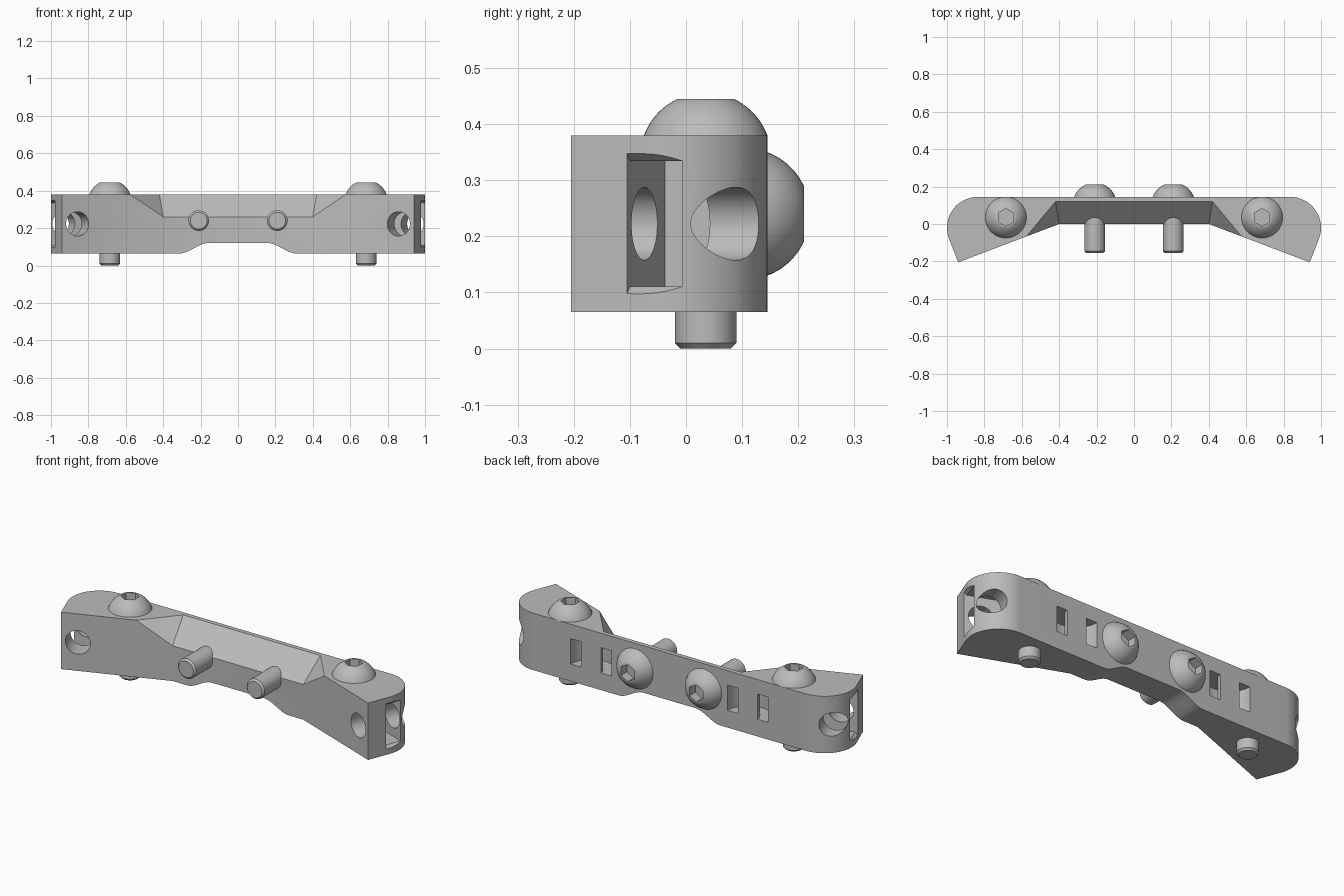
import bpy, bmesh, math
from mathutils import Vector, Matrix

cube = bpy.data.objects.get("Cube")
if cube:
    bpy.data.objects.remove(cube, do_unlink=True)

grey = bpy.data.materials.new("plain_grey")
grey.use_nodes = True
tone = (0.5, 0.5, 0.5, 1)
grey.diffuse_color = tone
grey.node_tree.nodes["Principled BSDF"].inputs["Base Color"].default_value = tone


def finish(name, bm):
    bmesh.ops.recalc_face_normals(bm, faces=bm.faces)
    mesh = bpy.data.meshes.new(name)
    bm.to_mesh(mesh)
    bm.free()
    mesh.materials.append(grey)
    ob = bpy.data.objects.new(name, mesh)
    bpy.context.collection.objects.link(ob)
    return ob


def prism(name, outline, offset):
    """Extrude a closed 3D outline along an offset."""
    bm = bmesh.new()
    face = bm.faces.new([bm.verts.new(p) for p in outline])
    moved = bmesh.ops.extrude_face_region(bm, geom=[face])["geom"]
    bmesh.ops.translate(bm, vec=offset, verts=[v for v in moved if isinstance(v, bmesh.types.BMVert)])
    return finish(name, bm)


def hull(name, points):
    bm = bmesh.new()
    for p in points:
        bm.verts.new(p)
    bmesh.ops.convex_hull(bm, input=bm.verts)
    bmesh.ops.dissolve_limit(bm, angle_limit=0.01, verts=bm.verts, edges=bm.edges)
    return finish(name, bm)


def circle(r, n, start=0.0):
    return [(r * math.cos(start + math.tau * i / n), r * math.sin(start + math.tau * i / n)) for i in range(n)]


def cut(ob, cutters):
    """Subtract each cutter, then discard it."""
    bpy.context.view_layer.objects.active = ob
    for c in cutters:
        c.hide_render = True
        mod = ob.modifiers.new("cut", "BOOLEAN")
        mod.operation, mod.solver, mod.object = "DIFFERENCE", "EXACT", c
        bpy.ops.object.modifier_apply(modifier=mod.name)
        bpy.data.objects.remove(c, do_unlink=True)


def smooth(ob):
    bpy.ops.object.select_all(action="DESELECT")
    ob.select_set(True)
    bpy.context.view_layer.objects.active = ob
    bpy.ops.object.shade_smooth_by_angle(angle=math.radians(30))


# Bar body: plan outline with rounded back corners and swept-forward ends
BOTTOM, TOP, BACK = 0.065, 0.38, 0.145
tilt = math.atan2(-0.355, 0.935)
half = [(0.4, 0.0), (0.94, -0.205)]
for i in range(25):
    a = tilt + (math.pi / 2 - tilt) * i / 24
    half.append((0.835 + 0.165 * math.cos(a), -0.02 + 0.165 * math.sin(a)))
plan = half + [(-x, y) for x, y in reversed(half)]
body = prism("bar_body", [(x, y, BOTTOM) for x, y in plan], (0, 0, TOP - BOTTOM))
cutters = []

# Sloped recess along the top front edge
corner = Vector((0.4, 0, 0.26))
valley, flank = Vector((0.02, 0.12, 0.12)), Vector((0.17, -0.06, 0.12))
side = [corner - valley, corner + 2 * valley, corner + 2 * flank]
cutters.append(hull("recess_cutter", side + [Vector((-p.x, p.y, p.z)) for p in side]))

# Raised underside with soft S-shaped shoulders
shoulder = []
for i in range(17):
    t = i / 16
    shoulder.append((0.31 - 0.15 * t, BOTTOM + 0.055 * t * t * (3 - 2 * t)))
arch = [(0.31, -0.1)] + shoulder
arch += [(-x, z) for x, z in reversed(arch)]
cutters.append(prism("arch_cutter", [(x, -0.4, z) for x, z in arch], (0, 0.8, 0)))

# Cross holes, nut slots and strap channels at both ends
MID = 0.2225
frame = Matrix.Translation((0.94, -0.205, MID)) @ Matrix.Rotation(tilt, 4, "Z")
for s in (1, -1):
    def local(points):
        out = [frame @ Vector(p) for p in points]
        return [Vector((s * p.x, p.y, p.z)) for p in out]

    cutters.append(hull("hole_cutter", local(
        [(x - 0.087, y, z) for x, z in circle(0.065, 40) for y in (-0.1, 0.5)])))
    cutters.append(hull("slot_cutter", local(
        [(x, y, z) for x in (-0.19, 0.1) for y in (0.107, 0.207) for z in (-0.112, 0.112)])))
    cutters.append(hull("slot_mouth_cutter", local(
        [(x, y, k * z) for x, z in ((-0.015, 0.112), (0.015, 0.136))
         for y in (0.107, 0.207) for k in (1, -1)])))

    arc = [math.pi * i / 20 for i in range(21)]
    ring = [(0.125 * math.cos(a), -0.125 * math.sin(a)) for a in arc]
    ring = [(0.125, 0.05)] + ring + [(-0.125, 0.05), (-0.06, 0.05)]
    ring += [(0.06 * math.cos(a), -0.06 * math.sin(a)) for a in reversed(arc)] + [(0.06, 0.05)]
    cutters.append(prism("strap_cutter", [(s * 0.48 + x, BACK + y, 0.16) for x, y in ring], (0, 0, 0.14)))

cut(body, cutters)
smooth(body)


# Button-head screws with hex sockets
def screw(name, length, matrix):
    bm = bmesh.new()
    rise = 0.0413
    ball = math.hypot(0.11, rise)
    start, end = math.asin(rise / ball), math.acos(0.05 / ball)
    profile = [(0, -length), (0.045, -length), (0.055, -length + 0.01), (0.055, 0)]
    for i in range(11):
        a = start + (end - start) * i / 10
        profile.append((ball * math.cos(a), ball * math.sin(a) - rise))
    profile.append((0, profile[-1][1]))
    verts = [bm.verts.new((r, 0, z)) for r, z in profile]
    edges = [bm.edges.new(pair) for pair in zip(verts, verts[1:])]
    bmesh.ops.spin(bm, geom=verts + edges, cent=(0, 0, 0), axis=(0, 0, 1),
                   angle=math.tau, steps=48)
    bmesh.ops.remove_doubles(bm, verts=bm.verts, dist=1e-5)
    ob = finish(name, bm)
    cut(ob, [prism("socket_cutter", [(x, y, 0.015) for x, y in circle(0.047, 6, math.pi / 2)], (0, 0, 0.2))])
    ob.matrix_world = matrix
    smooth(ob)


for s, label in ((1, "left"), (-1, "right")):
    screw(label + "_vertical_screw", TOP, Matrix.Translation((s * 0.685, 0.035, TOP)))
    screw(label + "_horizontal_screw", 0.3,
          Matrix.Translation((s * 0.21, BACK, 0.24)) @ Matrix.Rotation(-math.pi / 2, 4, "X"))
